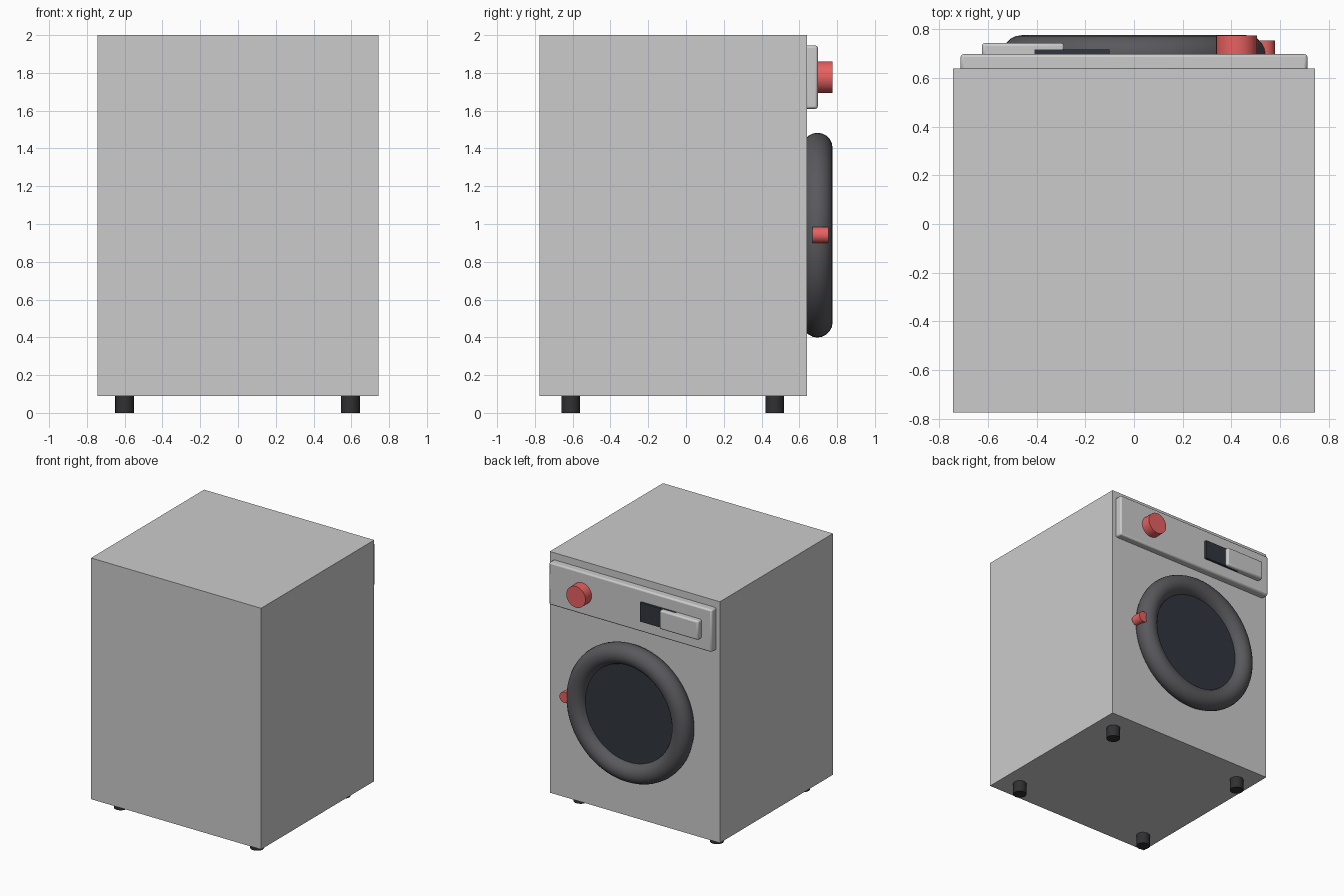
import bpy
import math

if "Cube" in bpy.data.objects:
    bpy.data.objects.remove(bpy.data.objects["Cube"])


def material(name, rgb):
    m = bpy.data.materials.new(name)
    m.diffuse_color = (*rgb, 1)
    m.use_nodes = True
    m.node_tree.nodes["Principled BSDF"].inputs["Base Color"].default_value = m.diffuse_color
    return m


RED = material("red_plastic", (0.8, 0.12, 0.12))
RUBBER = material("dark_rubber", (0.1, 0.1, 0.11))
GLASS = material("dark_glass", (0.03, 0.037, 0.05))
FOOT = material("black_foot", (0.03, 0.03, 0.033))


def finish(name, mat=None):
    ob = bpy.context.object
    ob.name = name
    if mat:
        ob.data.materials.append(mat)
    bpy.ops.object.transform_apply(location=False, rotation=True, scale=True)
    bpy.ops.object.shade_smooth_by_angle(angle=math.radians(40))
    return ob


def box(name, lo, hi, mat=None, bevel=0, segments=2):
    centre = [(a + b) / 2 for a, b in zip(lo, hi)]
    bpy.ops.mesh.primitive_cube_add(size=1, location=centre)
    bpy.context.object.scale = [b - a for a, b in zip(lo, hi)]
    ob = finish(name, mat)
    if bevel:
        mod = ob.modifiers.new("Bevel", 'BEVEL')
        mod.width = bevel
        mod.segments = segments
    return ob


def disc(name, centre, radius, depth, mat, along_y=True, sides=32):
    rot = (math.pi / 2, 0, 0) if along_y else (0, 0, 0)
    bpy.ops.mesh.primitive_cylinder_add(vertices=sides, radius=radius, depth=depth,
                                        location=centre, rotation=rot)
    return finish(name, mat)


# Cabinet and the control panel on its +y face
box("cabinet", (-0.745, -0.775, 0.09), (0.745, 0.64, 2.0))
box("control_panel", (-0.713, 0.63, 1.61), (0.713, 0.698, 1.945), bevel=0.012)

# Controls: dial, display and detergent drawer
disc("dial", (0.422, 0.732, 1.777), 0.084, 0.086, RED)
box("display", (-0.41, 0.69, 1.70), (-0.10, 0.717, 1.85), GLASS)
box("detergent_drawer", (-0.625, 0.68, 1.70), (-0.287, 0.744, 1.85), bevel=0.012)

# Round door: ring, glass and latch
bpy.ops.mesh.primitive_torus_add(major_radius=0.462, minor_radius=0.08,
                                 major_segments=64, minor_segments=20,
                                 location=(0, 0.696, 0.941), rotation=(math.pi / 2, 0, 0))
finish("door_ring", RUBBER)
disc("door_glass", (0, 0.675, 0.941), 0.41, 0.07, GLASS, sides=64)
disc("door_latch", (0.537, 0.712, 0.942), 0.043, 0.085, RED, sides=24)

# Four feet
for side, x in (("left", -0.6), ("right", 0.595)):
    for end, y in (("front", -0.61), ("back", 0.47)):
        disc(f"foot_{end}_{side}", (x, y, 0.05), 0.05, 0.1, FOOT, along_y=False, sides=24)
